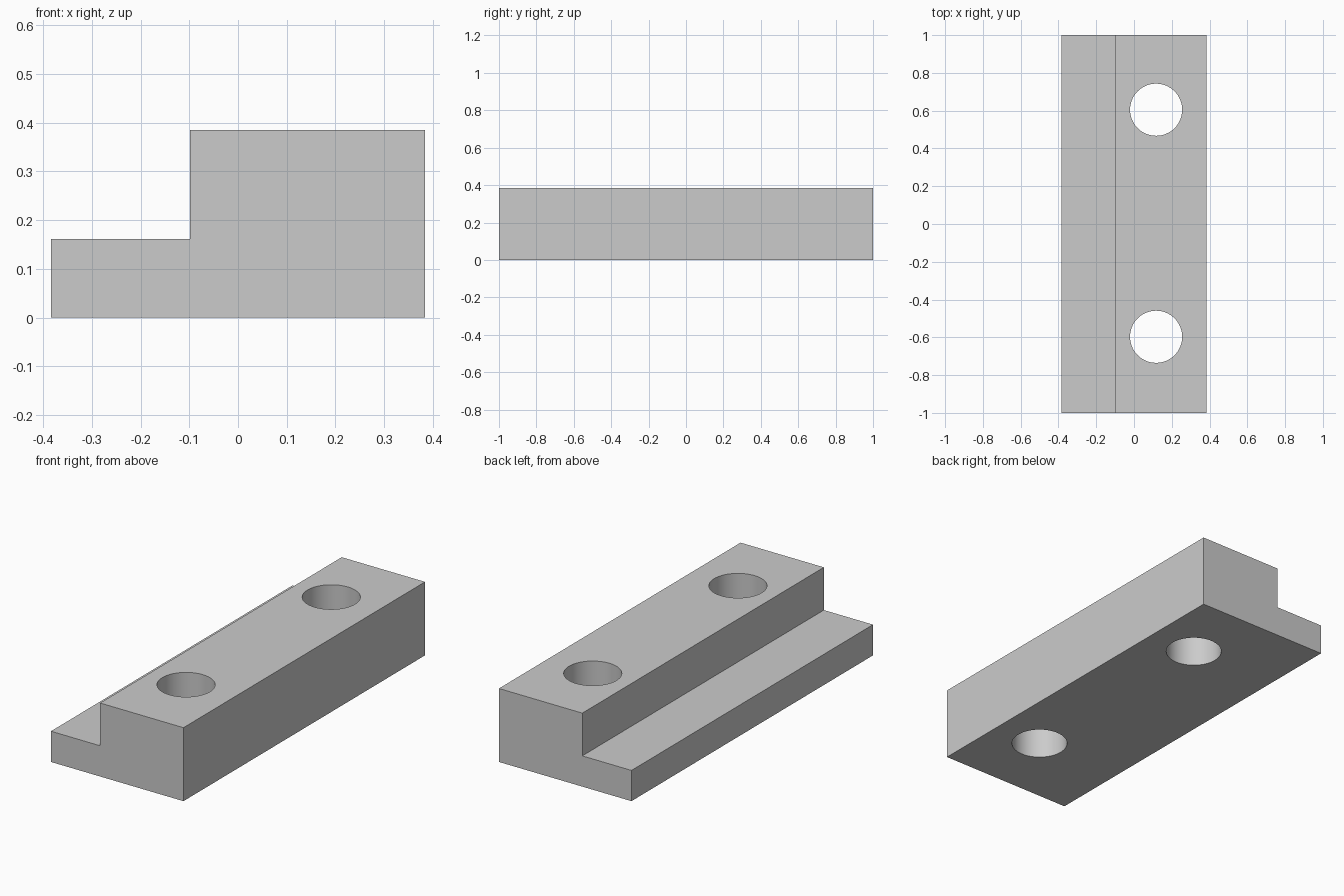
import bpy
import bmesh
import math

default = bpy.data.objects.get("Cube")
if default:
    bpy.data.objects.remove(default, do_unlink=True)

# Material
grey = bpy.data.materials.new("plain grey")
grey.use_nodes = True
colour = (0.6, 0.6, 0.6, 1)
grey.diffuse_color = colour
grey.node_tree.nodes["Principled BSDF"].inputs["Base Color"].default_value = colour

# Stepped bar: L profile extruded along y
profile = [(-0.384, 0), (0.384, 0), (0.384, 0.385),
           (-0.099, 0.385), (-0.099, 0.161), (-0.384, 0.161)]
bm = bmesh.new()
end = bm.faces.new([bm.verts.new((x, -1, z)) for x, z in profile])
grown = bmesh.ops.extrude_face_region(bm, geom=[end])
bmesh.ops.translate(bm, vec=(0, 2, 0),
                    verts=[v for v in grown["geom"] if isinstance(v, bmesh.types.BMVert)])
bmesh.ops.recalc_face_normals(bm, faces=bm.faces)
mesh = bpy.data.meshes.new("stepped_bar")
bm.to_mesh(mesh)
bm.free()
bar = bpy.data.objects.new("stepped_bar", mesh)
bpy.context.collection.objects.link(bar)
mesh.materials.append(grey)


# Round through holes
def drill(name, y):
    bpy.ops.mesh.primitive_cylinder_add(vertices=64, radius=0.138, depth=1,
                                        location=(0.117, y, 0.2))
    cutter = bpy.context.object
    cutter.name = name
    cutter.data.materials.append(grey)
    cutter.hide_render = True
    cut = bar.modifiers.new(name, 'BOOLEAN')
    cut.operation = 'DIFFERENCE'
    cut.solver = 'EXACT'
    cut.object = cutter
    bpy.ops.object.select_all(action='DESELECT')
    bar.select_set(True)
    bpy.context.view_layer.objects.active = bar
    bpy.ops.object.modifier_apply(modifier=name)
    bpy.data.objects.remove(cutter, do_unlink=True)


drill("front_hole", -0.597)
drill("back_hole", 0.605)

# Smooth hole walls, crisp edges elsewhere
bpy.ops.object.shade_smooth_by_angle(angle=math.radians(30))
